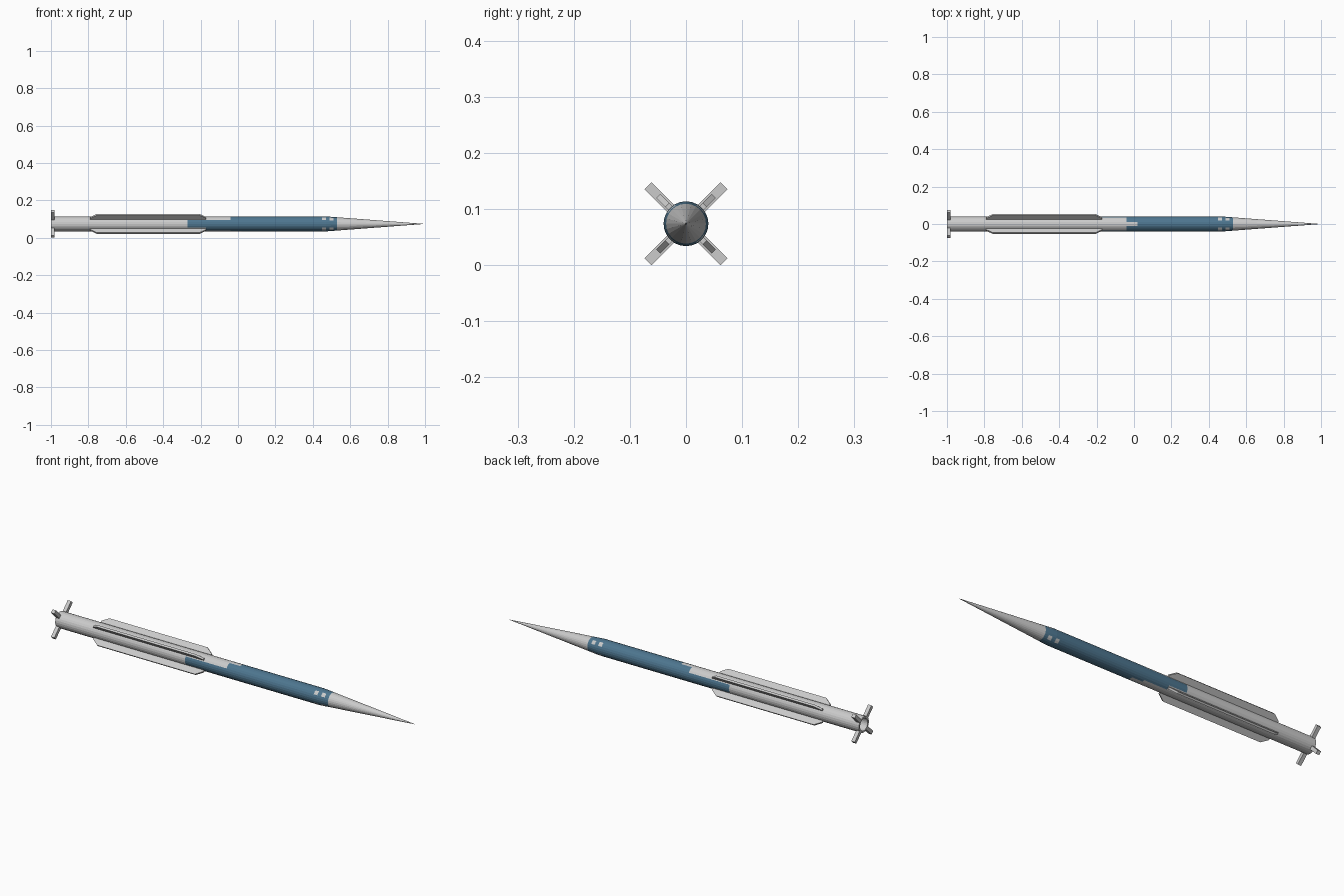
import bpy, bmesh, math
from mathutils import Matrix, Vector

if "Cube" in bpy.data.objects:
    bpy.data.objects.remove(bpy.data.objects["Cube"])

AXIS_Z = 0.074
SIDES = 24


def material(name, rgb):
    m = bpy.data.materials.new(name)
    m.diffuse_color = (*rgb, 1)
    m.use_nodes = True
    m.node_tree.nodes["Principled BSDF"].inputs["Base Color"].default_value = m.diffuse_color
    return m


GREY = material("light_grey", (0.6, 0.6, 0.6))
BLUE = material("steel_blue", (0.075, 0.18, 0.275))


def finish(name, bm, mats):
    bmesh.ops.remove_doubles(bm, verts=bm.verts, dist=1e-5)
    bmesh.ops.recalc_face_normals(bm, faces=bm.faces)
    me = bpy.data.meshes.new(name)
    bm.to_mesh(me)
    bm.free()
    for m in mats:
        me.materials.append(m)
    ob = bpy.data.objects.new(name, me)
    ob.location.z = AXIS_Z
    bpy.context.collection.objects.link(ob)
    return ob


def is_blue(x, angle):
    """Painted band: ragged rear edge by angle above or below the side line."""
    s = math.sin(angle)
    a = math.degrees(math.asin(abs(s)))
    if a < 30:
        rear = -0.27
    elif a < 60:
        rear = -0.04 if s > 0 else -0.17
    elif a < 75:
        rear = -0.04
    else:
        rear = 0.02
    # short light dashes on the diagonals near the nose
    dash = 30 < a < 60 and (0.45 < x < 0.47 or 0.49 < x < 0.51)
    return rear < x < 0.53 and not dash


# Body and nose: revolved profile (x, radius), starting inside the rear bore
profile = [(-0.9, 0), (-0.9, 0.031), (-1, 0.031), (-1, 0.04)]
profile += [(x, 0.04) for x in (-0.27, -0.17, -0.04, 0.02, 0.45, 0.47)]
profile += [(0.49, 0.0387), (0.51, 0.0372), (0.53, 0.0355), (1, 0)]

bm = bmesh.new()
rings = []
for x, r in profile:
    rings.append([bm.verts.new((x, r * math.cos(t), r * math.sin(t)))
                  for t in (2 * math.pi * i / SIDES for i in range(SIDES))])
for k in range(len(rings) - 1):
    (x0, r0), (x1, r1) = profile[k], profile[k + 1]
    for i in range(SIDES):
        j = (i + 1) % SIDES
        a, b = rings[k], rings[k + 1]
        if r0 == 0:
            vs = (a[i], b[i], b[j])
        elif r1 == 0:
            vs = (a[i], b[i], a[j])
        else:
            vs = (a[i], b[i], b[j], a[j])
        f = bm.faces.new(vs)
        mid = 2 * math.pi * (i + 0.5) / SIDES
        f.material_index = int(is_blue((x0 + x1) / 2, mid))
bmesh.ops.delete(bm, geom=[v for v in bm.verts if not v.link_faces], context='VERTS')
finish("missile_body", bm, [GREY, BLUE])


def plate(name, outline, thick, angle):
    """Extrude an (x, radial distance) outline and turn it about the body axis."""
    bm = bmesh.new()
    f = bm.faces.new([bm.verts.new((x, -thick / 2, r)) for x, r in outline])
    ext = bmesh.ops.extrude_face_region(bm, geom=[f])["geom"]
    bmesh.ops.translate(bm, vec=Vector((0, thick, 0)),
                        verts=[v for v in ext if isinstance(v, bmesh.types.BMVert)])
    bm.transform(Matrix.Rotation(angle, 4, 'X'))
    return finish(name, bm, [GREY])


# Four long wings and four short tail fins on the diagonals
wing = [(-0.79, 0.035), (-0.79, 0.047), (-0.755, 0.07),
        (-0.205, 0.07), (-0.17, 0.047), (-0.17, 0.035)]
tail = [(-1, 0.034), (-1, 0.0955), (-0.981, 0.0955), (-0.981, 0.034)]
for n in range(4):
    angle = math.radians(45 + 90 * n)
    plate(f"long_wing_{n + 1}", wing, 0.01, angle)
    plate(f"tail_fin_{n + 1}", tail, 0.018, angle)
